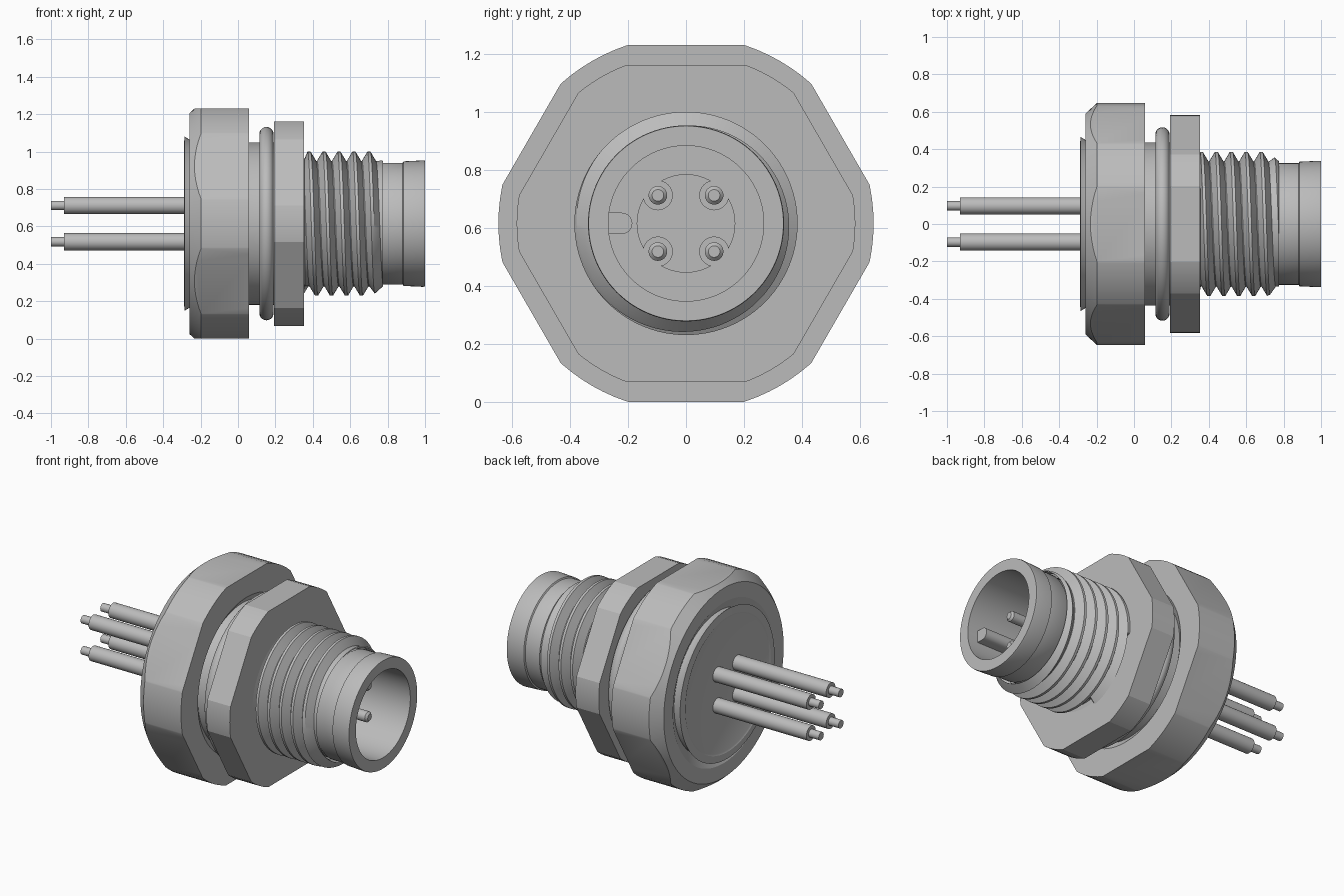
import bpy, bmesh, math
from mathutils import Vector

AXIS_Z = 0.615
PIN = 0.097

if "Cube" in bpy.data.objects:
    bpy.data.objects.remove(bpy.data.objects["Cube"], do_unlink=True)

grey = bpy.data.materials.new("plain_grey")
grey.use_nodes = True
grey.diffuse_color = (0.5, 0.5, 0.5, 1)
grey.node_tree.nodes["Principled BSDF"].inputs["Base Color"].default_value = (0.5, 0.5, 0.5, 1)


def finish(name, bm):
    """Turn a bmesh into a named object."""
    bmesh.ops.remove_doubles(bm, verts=bm.verts, dist=1e-5)
    bmesh.ops.recalc_face_normals(bm, faces=bm.faces)
    mesh = bpy.data.meshes.new(name)
    bm.to_mesh(mesh)
    bm.free()
    mesh.materials.append(grey)
    obj = bpy.data.objects.new(name, mesh)
    bpy.context.collection.objects.link(obj)
    return obj


def activate(obj):
    bpy.ops.object.select_all(action="DESELECT")
    obj.select_set(True)
    bpy.context.view_layer.objects.active = obj


def smooth(obj, angle=28):
    activate(obj)
    bpy.ops.object.shade_smooth_by_angle(angle=math.radians(angle))
    return obj


def revolve(name, profile, y=0, z=0, segments=96, closed=True, phase=0):
    """Spin (x, radius) points round a line parallel to x."""
    bm = bmesh.new()
    rings = []
    for i in range(segments):
        a = math.tau * i / segments + phase
        rings.append([bm.verts.new((x, y + r * math.cos(a), AXIS_Z + z + r * math.sin(a)))
                      for x, r in profile])
    n = len(profile)
    for i in range(segments):
        p, q = rings[i], rings[(i + 1) % segments]
        for j in range(n if closed else n - 1):
            k = (j + 1) % n
            if profile[j][1] or profile[k][1]:
                bm.faces.new((p[j], p[k], q[k], q[j]))
    return finish(name, bm)


def rod(name, x0, x1, r, y=0, z=0, segments=32, bevel=0, phase=0):
    profile = [(x0, 0), (x0, r), (x1 - bevel, r), (x1, r - bevel), (x1, 0)]
    if not bevel:
        profile.pop(3)
    return revolve(name, profile, y, z, segments, False, phase)


def boolean(obj, cutter, operation):
    mod = obj.modifiers.new("cut", "BOOLEAN")
    mod.operation, mod.solver, mod.object = operation, "EXACT", cutter
    activate(obj)
    bpy.ops.object.modifier_apply(modifier=mod.name)
    bpy.data.objects.remove(cutter, do_unlink=True)


def hexed(name, profile, apothem):
    """Turned ring trimmed by six flats."""
    obj = revolve(name, profile)
    boolean(obj, rod("hex_cutter", -1, 1, apothem / math.cos(math.pi / 6), segments=6), "INTERSECT")
    return smooth(obj, 20)


# Turned core with stepped outside and deep socket
smooth(revolve("body", [
    (-0.285, 0), (-0.285, 0.41), (-0.29, 0.42), (-0.285, 0.465), (-0.26, 0.45),
    (-0.22, 0.435), (0.2, 0.435), (0.2, 0.4), (0.35, 0.37), (0.36, 0.32), (0.76, 0.32),
    (0.77, 0.325), (0.88, 0.325), (0.885, 0.333), (0.99, 0.338), (1, 0.336),
    (1, 0.268), (0.42, 0.268), (0.42, 0)], closed=False))

# Rear nut and front flange
hexed("rear_nut", [(-0.26, 0.5), (-0.26, 0.59), (-0.198, 0.647), (0.06, 0.647),
                   (0.06, 0.48), (0.025, 0.43), (-0.22, 0.43)], 0.615)
hexed("front_flange", [(0.192, 0.3), (0.192, 0.584), (0.352, 0.584), (0.352, 0.3)], 0.547)

# Sealing ring
smooth(revolve("sealing_ring", [(0.152 + 0.038 * math.cos(math.tau * i / 20),
                                 0.479 + 0.038 * math.sin(math.tau * i / 20)) for i in range(20)]), 60)

# Helical thread with a tapered end
START, END, PITCH, ROOT, CREST = 0.35, 0.775, 0.08, 0.335, 0.385
tooth = [(-0.1, CREST), (0.1, CREST), (0.47, ROOT), (0.53, ROOT)]
bm = bmesh.new()
columns = []
steps = 96
for i in range(steps + 1):
    turn = i / steps
    a = math.tau * turn
    column = []
    for k in range(-3, 8):
        for offset, r in tooth:
            x = 0.46 + PITCH * (k + offset + turn)
            if x < START or x > END:
                x, r = min(max(x, START), END), ROOT
            r = min(r, ROOT + 0.9 * (END - x))
            column.append(bm.verts.new((x, -r * math.sin(a), AXIS_Z + r * math.cos(a))))
    columns.append(column)
for p, q in zip(columns, columns[1:]):
    for j in range(len(p) - 1):
        bm.faces.new((p[j], p[j + 1], q[j + 1], q[j]))
bmesh.ops.remove_doubles(bm, verts=bm.verts, dist=1e-5)
bmesh.ops.dissolve_degenerate(bm, edges=bm.edges, dist=1e-5)
smooth(finish("thread", bm))

# Raised insulator on the socket floor, relieved round each pin
corners = [(sy * PIN, sz * PIN) for sy in (-1, 1) for sz in (-1, 1)]
insert = rod("insulator", 0.4, 0.45, 0.17, segments=64)
for y, z in corners:
    boolean(insert, rod("relief_cutter", 0.425, 0.6, 0.05, y, z), "DIFFERENCE")
smooth(insert)

# Contact pins in front, insulated wires with bare ends behind
for n, (y, z) in enumerate(corners, 1):
    smooth(rod(f"pin_{n}", 0.4, 0.84, 0.032, y, z, bevel=0.012))
    smooth(rod(f"wire_{n}", -0.93, -0.27, 0.046, y, z))
    smooth(rod(f"wire_end_{n}", -1, -0.9, 0.025, y, z))

# Coding key: round-nosed rib on the socket wall
bm = bmesh.new()
outline = [(-0.28, -0.037), (-0.28, 0.037)]
for i in range(13):
    a = math.pi * (0.5 - i / 12)
    outline.append((-0.222 + 0.037 * math.cos(a), 0.037 * math.sin(a)))
face = bm.faces.new([bm.verts.new((0.41, y, AXIS_Z + z)) for y, z in outline])
extruded = bmesh.ops.extrude_face_region(bm, geom=[face])["geom"]
bmesh.ops.translate(bm, vec=Vector((0.52, 0, 0)),
                    verts=[v for v in extruded if isinstance(v, bmesh.types.BMVert)])
smooth(finish("coding_key", bm))
